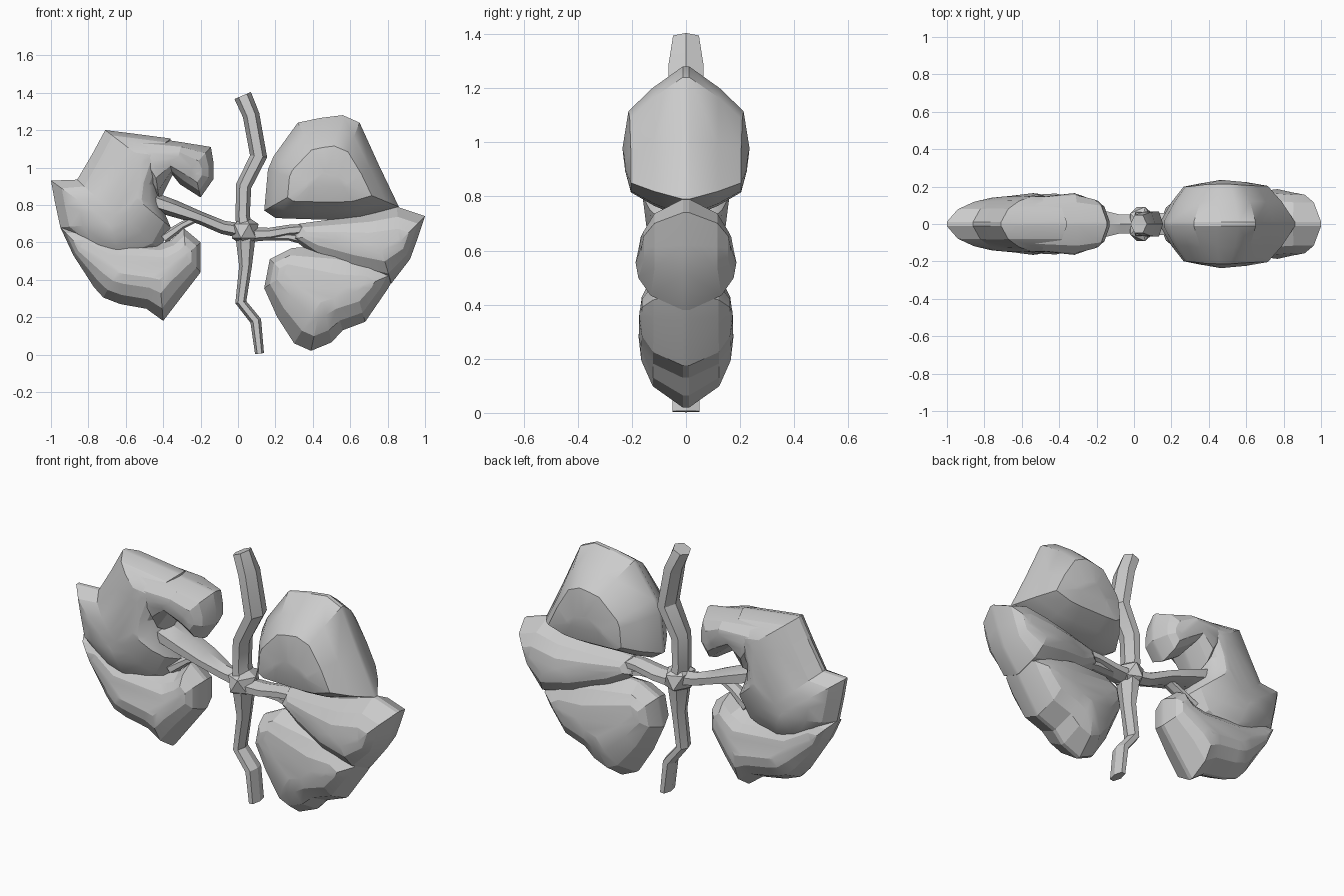
import bpy, bmesh, math
from mathutils import Vector

if "Cube" in bpy.data.objects:
    bpy.data.objects.remove(bpy.data.objects["Cube"])

grey = bpy.data.materials.new("light_grey")
grey.diffuse_color = (0.6, 0.6, 0.6, 1)
grey.use_nodes = True
grey.node_tree.nodes["Principled BSDF"].inputs["Base Color"].default_value = grey.diffuse_color
RIM = 0.012


def finish(name, bm, angle=28):
    bmesh.ops.remove_doubles(bm, verts=bm.verts, dist=0.0005)
    # close the flat crown left where the rings meet
    caps = bmesh.ops.holes_fill(bm, edges=bm.edges, sides=0)["faces"]
    bmesh.ops.triangulate(bm, faces=caps)
    bmesh.ops.recalc_face_normals(bm, faces=bm.faces)
    me = bpy.data.meshes.new(name)
    bm.to_mesh(me)
    bm.free()
    me.materials.append(grey)
    ob = bpy.data.objects.new(name, me)
    bpy.context.collection.objects.link(ob)
    bpy.ops.object.select_all(action='DESELECT')
    ob.select_set(True)
    bpy.context.view_layer.objects.active = ob
    bpy.ops.object.shade_smooth_by_angle(angle=math.radians(angle))
    return ob


def nearest(p, spine):
    """Closest point (x, z, depth) on a spine polyline."""
    best = None
    for a, b in zip(spine, spine[1:]):
        a, b = Vector(a), Vector(b)
        d = (b - a).xy
        t = max(0, min(1, (Vector(p) - a.xy).dot(d) / d.length_squared))
        q = a.lerp(b, t)
        dist = (Vector(p) - q.xy).length
        if best is None or dist < best[0]:
            best = (dist, q)
    return best[1]


def lobe(name, outline, spine, rings=((1, 0), (.72, .68), (.38, .94), (.08, 1)), angle=20):
    """Pillow shape, symmetric front to back, swelling from a rim to a spine."""
    bm = bmesh.new()
    targets = [nearest(p, spine) for p in outline]
    n = len(outline)
    rims = []
    for side in (-1, 1):
        loops = []
        for s, f in rings:
            loops.append([bm.verts.new((q.x + (p[0] - q.x) * s,
                                        side * (RIM + (q.z - RIM) * f),
                                        q.y + (p[1] - q.y) * s))
                          for p, q in zip(outline, targets)])
        rims.append(loops[0])
        for a, b in zip(loops, loops[1:]):
            for i in range(n):
                j = (i + 1) % n
                bm.faces.new((a[i], a[j], b[j], b[i]))
    for i in range(n):
        j = (i + 1) % n
        bm.faces.new((rims[0][i], rims[0][j], rims[1][j], rims[1][i]))
    return finish(name, bm, angle)


def tube(name, path, sides=6):
    """Tube through (x, z, half width, half depth) points."""
    bm = bmesh.new()
    loops = []
    for i, (x, z, w, d) in enumerate(path):
        a, b = path[max(i - 1, 0)], path[min(i + 1, len(path) - 1)]
        t = Vector((b[0] - a[0], b[1] - a[1])).normalized()
        ring = []
        for k in range(sides):
            c = math.cos(math.tau * k / sides) * w
            s = math.sin(math.tau * k / sides) * d * 1.15
            ring.append(bm.verts.new((x + t.y * c, s, z - t.x * c)))
        loops.append(ring)
    for a, b in zip(loops, loops[1:]):
        for k in range(sides):
            j = (k + 1) % sides
            bm.faces.new((a[k], a[j], b[j], b[k]))
    bm.faces.new(loops[0])
    bm.faces.new(loops[-1])
    return finish(name, bm)


# Right-hand side: domed upper lobe
lobe("upper_right_lobe",
     [(.32, 1.24), (.44, 1.265), (.56, 1.28), (.65, 1.24), (.75, 1.02), (.86, .79),
      (.66, .73), (.5, .72), (.34, .725), (.2, .73), (.14, .77), (.16, .99), (.19, 1.06)],
     [(.39, .91, .22), (.47, .95, .235), (.57, .91, .225)],
     rings=((1, 0), (.76, .5), (.5, .9), (.08, 1)), angle=32)

# Right-hand side: middle wedge and lower lobe
lobe("middle_right_lobe",
     [(.29, .62), (.33, .70), (.55, .73), (.72, .76), (.85, .79), (1.0, .74), (.96, .62),
      (.92, .51), (.82, .38), (.6, .43), (.42, .52)],
     [(.38, .63, .08), (.6, .6, .165), (.76, .57, .187), (.86, .6, .165)])
lobe("lower_right_lobe",
     [(.29, .57), (.17, .51), (.14, .355), (.21, .2), (.30, .06), (.39, .02), (.5, .065),
      (.56, .13), (.68, .175), (.8, .35), (.85, .44), (.72, .52), (.5, .58)],
     [(.25, .43, .125), (.45, .3, .175), (.66, .36, .172)])

# Left-hand side: broad upper lobe, hooked tip and lower lobe
lobe("upper_left_lobe",
     [(-.71, 1.2), (-.55, 1.18), (-.36, 1.155), (-.36, 1.03), (-.43, .9), (-.41, .8),
      (-.36, .68), (-.42, .56), (-.62, .48), (-.77, .53), (-.95, .68), (-.98, .82),
      (-1.0, .93), (-.86, .935), (-.78, 1.07)],
     [(-.5, 1.04, .15), (-.55, .84, .165), (-.68, .7, .145)],
     rings=((1, 0), (.82, .5), (.55, .8), (.25, .97), (.06, 1)))
lobe("hooked_tip",
     [(-.56, 1.175), (-.3, 1.135), (-.145, 1.11), (-.13, 1.02), (-.13, .94), (-.2, .84),
      (-.31, .91), (-.35, .96), (-.42, .82), (-.5, .95)],
     [(-.45, 1.02, .15), (-.32, 1.05, .165), (-.23, .97, .13)])
lobe("lower_left_lobe",
     [(-.95, .68), (-.88, .53), (-.77, .36), (-.72, .305), (-.63, .27), (-.49, .245),
      (-.4, .18), (-.3, .31), (-.2, .44), (-.2, .6), (-.29, .675), (-.36, .61),
      (-.44, .59), (-.65, .61), (-.8, .68)],
     [(-.84, .57, .1), (-.64, .45, .15), (-.42, .42, .163), (-.28, .53, .12)])

# Central windpipe with its lower vessel
tube("windpipe",
     [(.025, 1.385, .048, .048), (.07, 1.28, .045, .065), (.11, 1.06, .046, .068),
      (.03, .9, .042, .06), (.025, .74, .038, .06), (.04, .65, .05, .07)])
tube("lower_vessel",
     [(.04, .64, .055, .07), (.04, .47, .034, .045), (.015, .28, .03, .045),
      (.095, .18, .03, .05), (.115, .005, .024, .05)])

# Side branches
tube("left_branch",
     [(.03, .66, .04, .05), (-.08, .68, .036, .05), (-.2, .73, .034, .08),
      (-.34, .78, .045, .09), (-.46, .82, .05, .09)])
tube("left_fork",
     [(-.22, .73, .02, .03), (-.3, .69, .02, .035), (-.4, .62, .03, .05)])
tube("right_branch",
     [(.04, .64, .04, .06), (.17, .645, .033, .06), (.28, .665, .03, .055),
      (.4, .67, .03, .05)])
tube("right_fork",
     [(.14, .63, .02, .03), (.27, .63, .02, .035), (.38, .61, .03, .05)])

# Faceted junction where the branches meet
bm = bmesh.new()
bmesh.ops.create_icosphere(bm, subdivisions=1, radius=1)
for v in bm.verts:
    v.co = (.038 + v.co.x * .08, v.co.y * .108, .66 + v.co.z * .085)
finish("junction", bm)
